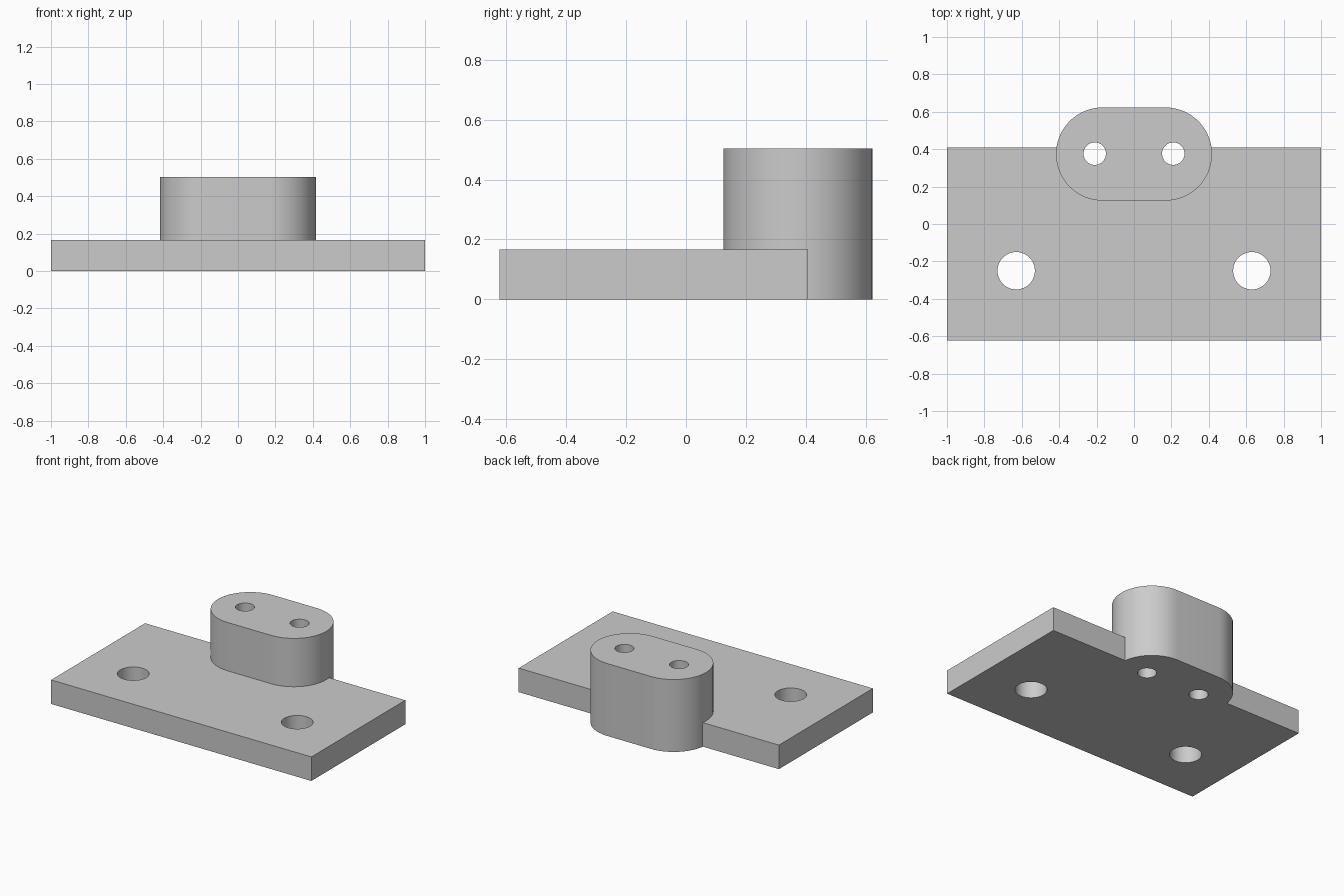
import bpy
from math import cos, sin, pi, radians

cube = bpy.data.objects.get("Cube")
if cube:
    bpy.data.objects.remove(cube, do_unlink=True)

grey = bpy.data.materials.new("plain grey")
grey.use_nodes = True
grey.diffuse_color = (0.6, 0.6, 0.6, 1)
grey.node_tree.nodes["Principled BSDF"].inputs["Base Color"].default_value = (0.6, 0.6, 0.6, 1)


def arc(cx, cy, r, start, end, n):
    """Points along a circular arc, both ends included."""
    return [(cx + r * cos(start + (end - start) * i / n),
             cy + r * sin(start + (end - start) * i / n)) for i in range(n + 1)]


def prism(name, outline, z0, z1):
    """Straight extrusion of a counter-clockwise outline."""
    n = len(outline)
    verts = [(x, y, z) for z in (z0, z1) for x, y in outline]
    faces = [tuple(reversed(range(n))), tuple(range(n, 2 * n))]
    faces += [(i, (i + 1) % n, n + (i + 1) % n, n + i) for i in range(n)]
    mesh = bpy.data.meshes.new(name)
    mesh.from_pydata(verts, [], faces)
    mesh.materials.append(grey)
    obj = bpy.data.objects.new(name, mesh)
    bpy.context.collection.objects.link(obj)
    return obj


def combine(target, other, operation):
    """Apply an exact boolean and remove the helper."""
    mod = target.modifiers.new(operation.lower(), "BOOLEAN")
    mod.object = other
    mod.operation = operation
    mod.solver = "EXACT"
    bpy.context.view_layer.objects.active = target
    bpy.ops.object.modifier_apply(modifier=mod.name)
    bpy.data.objects.remove(other, do_unlink=True)


# Flat base plate
front, back, thickness = -0.623, 0.408, 0.167
bracket = prism("mounting_bracket", [(-1, front), (1, front), (1, back), (-1, back)], 0, thickness)

# Rounded boss overhanging the back edge
boss_y, boss_r, boss_x, boss_top = 0.374, 0.249, 0.168, 0.503
outline = (arc(boss_x, boss_y, boss_r, -pi / 2, pi / 2, 32)
           + arc(-boss_x, boss_y, boss_r, pi / 2, 3 * pi / 2, 32))
combine(bracket, prism("boss", outline, 0, boss_top), "UNION")

# Through holes: two large in the plate, two small in the boss
for x, y, r in ((0.63, -0.25, 0.1), (0.21, 0.376, 0.06)):
    for side in (-1, 1):
        circle = arc(side * x, y, r, 0, 2 * pi, 48)[:-1]
        combine(bracket, prism("hole_cutter", circle, -0.1, 0.7), "DIFFERENCE")

# Smooth curved walls, crisp edges
bpy.ops.object.select_all(action="DESELECT")
bracket.select_set(True)
bpy.context.view_layer.objects.active = bracket
bpy.ops.object.shade_smooth_by_angle(angle=radians(30))
